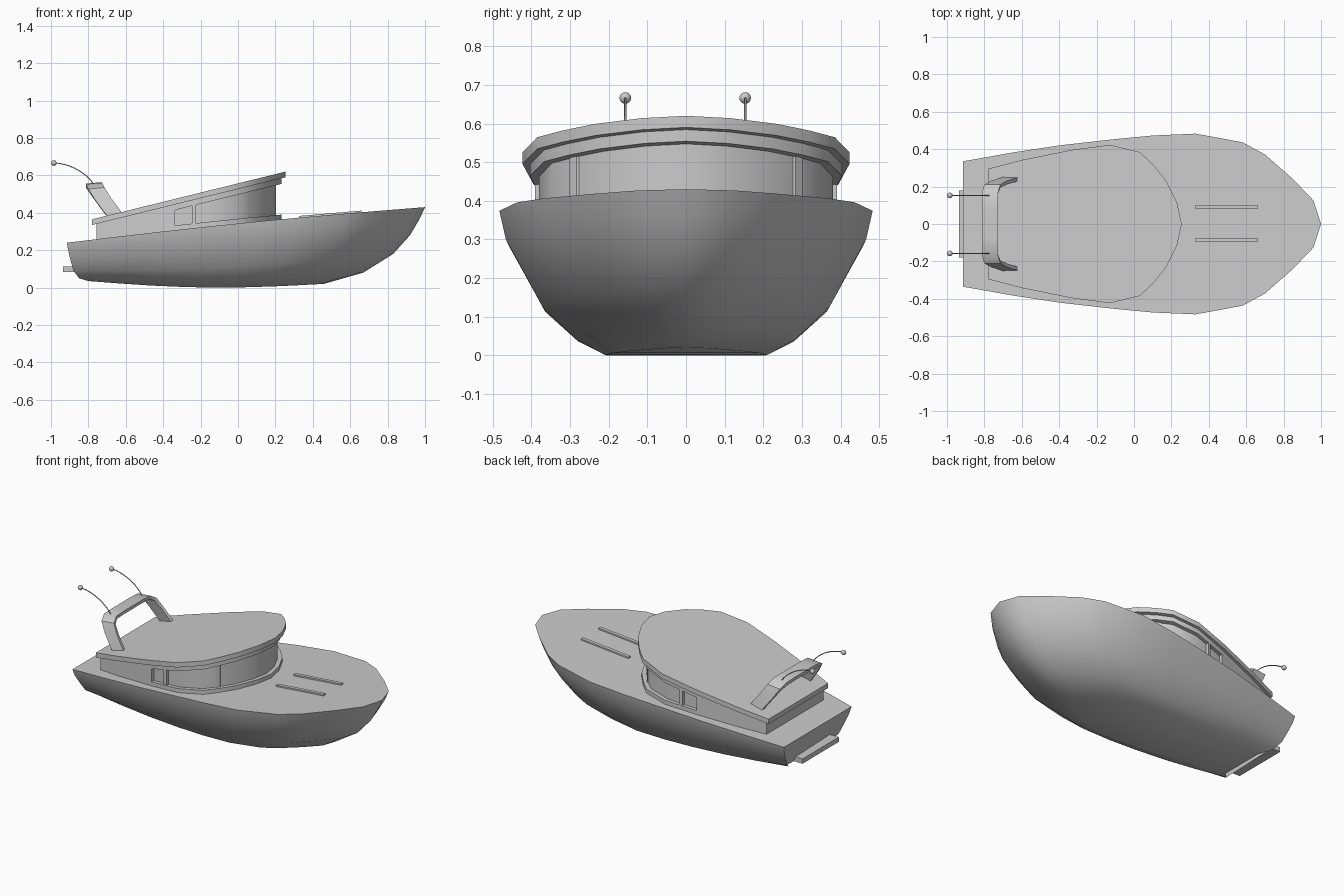
import bpy, bmesh, math
from mathutils import Vector

if "Cube" in bpy.data.objects:
    bpy.data.objects.remove(bpy.data.objects["Cube"])


def loft(name, rings, cap_start=True, cap_end=True, angle=35):
    """Skin closed rings of equal length into one smooth-by-angle object."""
    bm = bmesh.new()
    vr = [[bm.verts.new(p) for p in r] for r in rings]
    n = len(rings[0])
    for a, b in zip(vr, vr[1:]):
        for i in range(n):
            j = (i + 1) % n
            bm.faces.new((a[i], a[j], b[j], b[i]))
    if cap_start:
        bm.faces.new(vr[0])
    if cap_end:
        bm.faces.new(vr[-1])
    bmesh.ops.remove_doubles(bm, verts=bm.verts, dist=1e-5)
    bmesh.ops.recalc_face_normals(bm, faces=bm.faces)
    me = bpy.data.meshes.new(name)
    bm.to_mesh(me)
    bm.free()
    ob = bpy.data.objects.new(name, me)
    bpy.context.collection.objects.link(ob)
    finish(ob, angle)
    return ob


def finish(ob, angle=35):
    bpy.ops.object.select_all(action='DESELECT')
    ob.select_set(True)
    bpy.context.view_layer.objects.active = ob
    bpy.ops.object.shade_smooth_by_angle(angle=math.radians(angle))


def deck_z(x):
    s = (x + 0.915) / 1.915
    return 0.24 + 0.19 * s + 0.012 * math.sin(math.pi * s)


def roof_z(x):
    return 0.365 + (x + 0.78) / 1.035 * 0.255


# Hull: deck outline repeated at six levels, from keel flat to sheer
plan = [(-0.915, 0.335), (-0.65, 0.382), (-0.4, 0.42), (-0.13, 0.451),
        (0.1, 0.473), (0.33, 0.483), (0.58, 0.437), (0.70, 0.372),
        (0.85, 0.24), (0.96, 0.125), (1.0, 0)]
# aft x, aft z, fore x, fore z, width factor, sag
levels = [(-0.80, 0.035, 0.46, 0.02, 0.435, 0.027),
          (-0.85, 0.05, 0.67, 0.08, 0.59, 0.03),
          (-0.88, 0.09, 0.83, 0.18, 0.77, 0.025),
          (-0.895, 0.145, 0.92, 0.28, 0.87, 0.018),
          (-0.908, 0.20, 0.97, 0.365, 0.965, 0.008),
          (-0.915, 0.24, 1.0, 0.43, 1.0, -0.012)]
rings = []
for px, py in plan:
    s = (px + 0.915) / 1.915
    half = [(xa + (xf - xa) * s, py * w,
             za + (zf - za) * s - sag * math.sin(math.pi * s))
            for xa, za, xf, zf, w, sag in levels]
    rings.append(half[::-1] + [(x, -y, z) for x, y, z in half])
loft("hull", rings, cap_end=False, angle=45)

# Cabin: stacked layers that share the roof outline
roof_plan = [(-0.78, 0.295), (-0.6, 0.342), (-0.34, 0.395), (-0.13, 0.423),
             (0.03, 0.385), (0.10, 0.32), (0.17, 0.235), (0.23, 0.115), (0.255, 0)]


def layer(name, scale, bottom, top, count=None):
    out = []
    for px, py in roof_plan[:count]:
        x, y = -0.2625 + (px + 0.2625) * scale, py * scale
        out.append([(x, y, top(x)), (x, y, bottom(x)),
                    (x, -y, bottom(x)), (x, -y, top(x))])
    loft(name, out, cap_end=count is not None)


layer("cabin_roof", 1.0, lambda x: roof_z(x) - 0.03, roof_z)
layer("window_header", 0.955, lambda x: roof_z(x) - 0.06, lambda x: roof_z(x) - 0.028)
layer("window_band", 0.90, lambda x: deck_z(x) - 0.02, lambda x: roof_z(x) - 0.02)
layer("cabin_sill", 0.955, lambda x: deck_z(x) - 0.02, lambda x: deck_z(x) + 0.025)
layer("aft_cabin", 0.955, lambda x: deck_z(x) - 0.02, lambda x: roof_z(x) - 0.02, 3)


# Window posts, standing on the sill in front of the recessed band
def sloped_box(name, x0, x1, y0, y1, low, high, shift=0.0):
    loft(name, [[(x, y0 + d, low(x)), (x, y1 + d, low(x)),
                 (x, y1 + d, high(x)), (x, y0 + d, high(x))]
                for x, d in ((x0, 0), (x1, shift))])


for side in (-1, 1):
    for px, py, w, slope in ((-0.235, 0.372, 0.022, 0.005), (0.065, 0.288, 0.016, -0.018)):
        sloped_box("window_post", px - w / 2, px + w / 2,
                   side * (py - 0.012), side * (py + 0.014),
                   lambda x: deck_z(x) + 0.02, lambda x: roof_z(x) - 0.055, side * slope)

# Foredeck rails
for y in (-0.085, 0.09):
    sloped_box("deck_rail", 0.33, 0.66, y - 0.011, y + 0.011,
               lambda x: deck_z(x) - 0.01, lambda x: deck_z(x) + 0.009)

# Swim platform at the stern
sloped_box("swim_platform", -0.935, -0.84, -0.18, 0.18,
           lambda x: 0.083, lambda x: 0.113)

# Raked arch over the aft roof
half = [(-0.65, 0.243, 0.375), (-0.72, 0.222, 0.47), (-0.757, 0.203, 0.525),
        (-0.77, 0.165, 0.547), (-0.77, 0.08, 0.55)]
path = half + [(x, -y, z) for x, y, z in half[::-1]]
rings = []
for i, (x, y, z) in enumerate(path):
    a, b = path[max(i - 1, 0)], path[min(i + 1, len(path) - 1)]
    t = Vector((0, b[1] - a[1], b[2] - a[2])).normalized()
    n = Vector((0, t.z, -t.y)) * 0.01
    c = Vector((x, y, z))
    w = Vector((0.043, 0, 0.004))
    rings.append([c + w + n, c + w - n, c - w - n, c - w + n])
loft("radar_arch", rings)

# Curved aerials with ball tips
for y in (-0.157, 0.153):
    cu = bpy.data.curves.new("aerial", 'CURVE')
    cu.dimensions = '3D'
    cu.bevel_depth = 0.003
    cu.bevel_resolution = 1
    cu.use_fill_caps = True
    sp = cu.splines.new('BEZIER')
    sp.bezier_points.add(1)
    p, q = sp.bezier_points
    p.co, p.handle_left, p.handle_right = (-0.765, y, 0.54), (-0.75, y, 0.51), (-0.80, y, 0.61)
    q.co, q.handle_left, q.handle_right = (-0.985, y, 0.666), (-0.90, y, 0.666), (-1.0, y, 0.666)
    bpy.context.collection.objects.link(bpy.data.objects.new("aerial", cu))
    bpy.ops.mesh.primitive_uv_sphere_add(segments=16, ring_count=10, radius=0.015,
                                         location=(-0.985, y, 0.666))
    bpy.context.object.name = "aerial_tip"
    finish(bpy.context.object)
